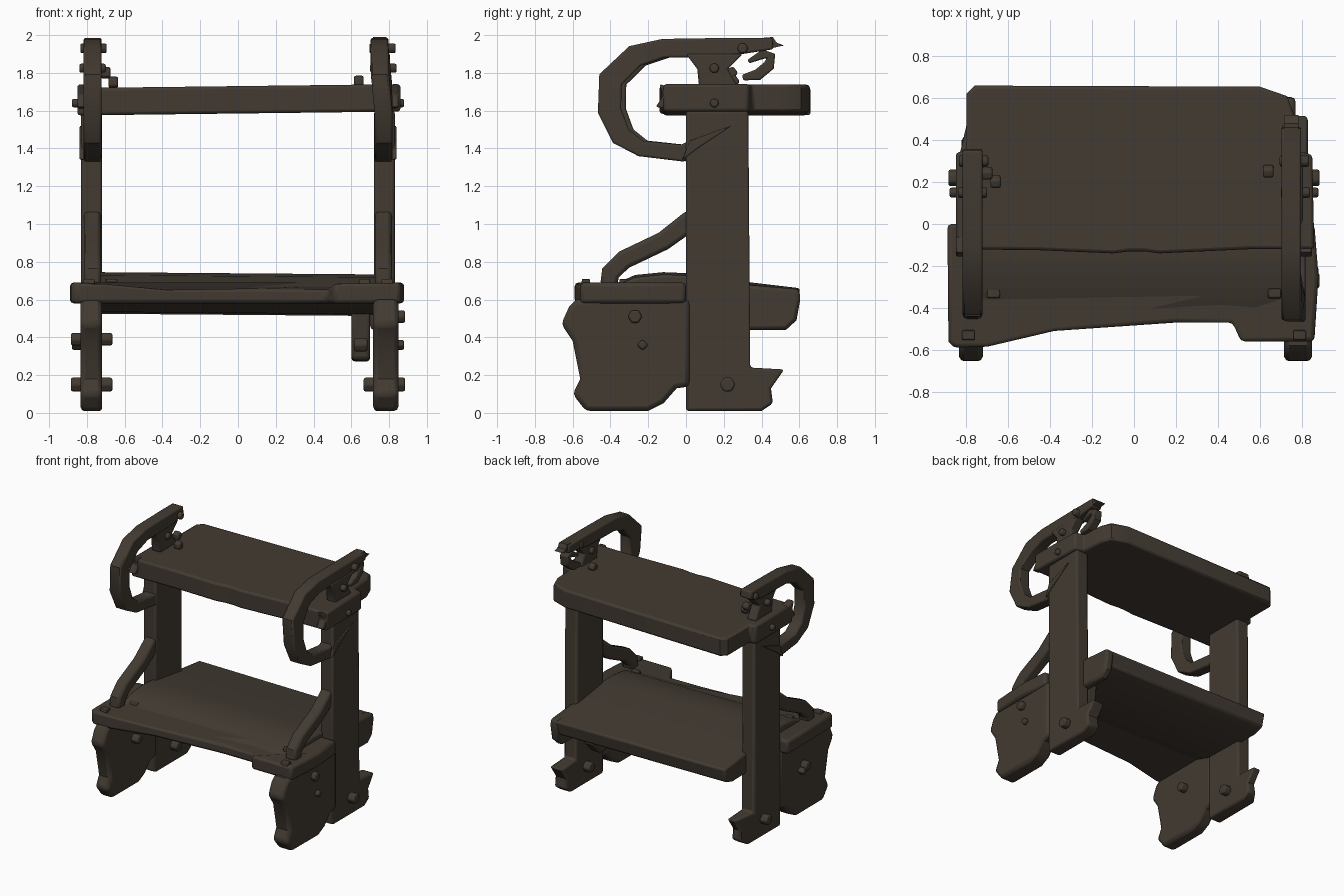
import bpy, bmesh, math
from mathutils import Vector, Matrix

if "Cube" in bpy.data.objects:
    bpy.data.objects.remove(bpy.data.objects["Cube"])

mat = bpy.data.materials.new("dark weathered wood")
mat.diffuse_color = (0.055, 0.043, 0.032, 1)
mat.use_nodes = True
mat.node_tree.nodes["Principled BSDF"].inputs["Base Color"].default_value = mat.diffuse_color


def finish(name, bm, bevel=0.0, deform=None):
    bmesh.ops.recalc_face_normals(bm, faces=bm.faces)
    if deform:
        for v in bm.verts:
            v.co = Vector(deform(*v.co))
    me = bpy.data.meshes.new(name)
    bm.to_mesh(me)
    bm.free()
    me.materials.append(mat)
    ob = bpy.data.objects.new(name, me)
    bpy.context.collection.objects.link(ob)
    if bevel:
        m = ob.modifiers.new("worn edges", 'BEVEL')
        m.width, m.segments, m.limit_method = bevel, 2, 'ANGLE'
        m.angle_limit = math.radians(50)
    bpy.context.view_layer.objects.active = ob
    bpy.ops.object.select_all(action='DESELECT')
    ob.select_set(True)
    bpy.ops.object.shade_smooth_by_angle(angle=math.radians(35))
    return ob


def prism(name, pts, axis, lo, hi, bevel=0.015, deform=None):
    """Extrude an outline: (y, z) points along x, or (x, y) points along z."""
    bm = bmesh.new()
    place = (lambda a, b, t: (t, a, b)) if axis == 'x' else (lambda a, b, t: (a, b, t))
    low = [bm.verts.new(place(a, b, lo)) for a, b in pts]
    high = [bm.verts.new(place(a, b, hi)) for a, b in pts]
    bm.faces.new(low)
    bm.faces.new(high)
    n = len(pts)
    for i in range(n):
        j = (i + 1) % n
        bm.faces.new((low[i], low[j], high[j], high[i]))
    return finish(name, bm, bevel, deform)


def bar(name, path, x, depth, bevel=0.02, deform=None):
    """Sweep a rectangular bar along (y, z, width) points."""
    bm = bmesh.new()
    rings = []
    for i, (y, z, w) in enumerate(path):
        a, b = path[max(i - 1, 0)], path[min(i + 1, len(path) - 1)]
        d = Vector((b[0] - a[0], b[1] - a[1])).normalized() * (w / 2)
        n = (-d.y, d.x)
        rings.append([bm.verts.new((x + sx * depth / 2, y + s * n[0], z + s * n[1]))
                      for sx, s in ((-1, -1), (1, -1), (1, 1), (-1, 1))])
    for r, q in zip(rings, rings[1:]):
        for k in range(4):
            bm.faces.new((r[k], r[(k + 1) % 4], q[(k + 1) % 4], q[k]))
    bm.faces.new(rings[0])
    bm.faces.new(rings[-1])
    return finish(name, bm, bevel, deform)


def bolt(name, x, y, z, r=0.035, length=0.07, sides=6):
    bm = bmesh.new()
    bmesh.ops.create_cone(bm, cap_ends=True, segments=sides, radius1=r, radius2=r,
                          depth=length, matrix=Matrix.Translation((x, y, z))
                          @ Matrix.Rotation(math.pi / 2, 4, 'Y'))
    return finish(name, bm, 0.01)


POST = [(0, 0.01), (0.4, 0.01), (0.46, 0.05), (0.45, 0.13), (0.52, 0.23), (0.34, 0.24),
        (0.33, 1.6), (0, 1.6)]
LEG = [(-0.53, 0.01), (-0.2, 0.01), (-0.12, 0.05), (-0.05, 0.13), (0.02, 0.14), (0.02, 0.6),
       (-0.58, 0.6), (-0.62, 0.56), (-0.66, 0.47), (-0.6, 0.38), (-0.56, 0.18), (-0.6, 0.1)]

for s, side in ((-1, "left"), (1, "right")):
    lo, hi = sorted((s * 0.72, s * 0.83))
    # uprights with a broken foot, and ragged front legs
    prism(side + "_post", POST, 'x', lo, hi, 0.015,
          lambda x, y, z: (max(x, -0.79) if y > 0.42 else x, y, z))
    prism(side + "_front_leg", LEG, 'x', lo - 0.005, hi + (0.02 if s > 0 else 0), 0.025)

    # hooked handle (the left one sits slightly further back), bracket and diagonal brace
    tip = 0.33 if s < 0 else 0.46
    back = 0.025 if s < 0 else 0.0
    bar(side + "_handle", [(tip, 1.955, 0.06), (0.2, 1.935, 0.1), (-0.12, 1.93, 0.1),
                           (-0.27, 1.89, 0.12), (-0.4, 1.765, 0.13), (-0.405, 1.6, 0.125),
                           (-0.345, 1.465, 0.11), (-0.24, 1.4, 0.085), (-0.02, 1.375, 0.09),
                           (0.1, 1.45, 0.06), (0.24, 1.52, 0.02)], s * 0.77, 0.095, 0.025,
        lambda x, y, z: (x - 0.02 * (s > 0 and z > 1.75), y + back, z))
    # carved root of the handle spreading over the outside of the post
    prism(side + "_handle_root", [(-0.02, 1.34), (0.06, 1.4), (0.24, 1.52), (0.02, 1.44)],
          'x', *sorted((s * 0.8, s * 0.84)), 0.005)
    if s > 0:
        prism("handle_splintered_tip", [(0.4, 1.92), (0.52, 1.945), (0.48, 1.96), (0.46, 1.99),
                                        (0.4, 1.985)], 'x', 0.715, 0.785, 0)
    prism(side + "_handle_bracket", [(0.07, 1.72), (0.28, 1.72), (0.22, 1.82), (0.3, 1.9),
                                     (0.0, 1.9), (0.06, 1.82)], 'x', s * 0.765 - 0.04,
          s * 0.765 + 0.04, 0.01)
    bar(side + "_brace", [(0.04, 1.03, 0.11), (-0.12, 0.91, 0.1), (-0.33, 0.81, 0.1),
                          (-0.4, 0.74, 0.1), (-0.41, 0.67, 0.09)], s * 0.77, 0.09)

    # bolts: through the feet, the legs, the shelf ends and the handles
    for inner, x in (("outer", 0.85), ("inner", 0.7)):
        bolt(f"{side}_foot_bolt_{inner}", s * x, 0.22, 0.15, 0.042)
        if s < 0 or inner == "outer":
            bolt(f"{side}_leg_bolt_{inner}", s * x, -0.27, 0.51 if s > 0 else 0.39, 0.038)
    bolt(side + "_leg_peg", s * 0.85, -0.23, 0.36, 0.03, 0.06, 4)
    bolt(side + "_shelf_end_bolt", s * 0.855, 0.15, 1.64, 0.026, 0.05)
    bolt(side + "_handle_bolt", s * 0.765, 0.3, 1.93, 0.03, 0.14)
    bolt(side + "_bracket_bolt", s * 0.77, 0.15, 1.825, 0.028, 0.14)
    prism(side + "_shelf_chip", [(-0.16, 1.62), (-0.05, 1.6), (-0.06, 1.72), (-0.14, 1.74),
                                 (-0.12, 1.68)], 'x', s * 0.82 - 0.03, s * 0.82 + 0.03, 0.01)
    for i, (x, y) in enumerate(((0.79, -0.53), (0.67, -0.33))):
        prism(f"{side}_step_peg_{i}", [(y - 0.025, 0.68), (y + 0.025, 0.68), (y + 0.02, 0.71),
                                       (y - 0.02, 0.71)], 'x', s * x - 0.03, s * x + 0.03, 0.005)

# upper shelf, wider where it crosses the posts, slightly higher on the right
prism("upper_shelf", [(-0.85, -0.12), (-0.45, -0.125), (-0.1, -0.14), (-0.02, -0.13),
                      (0.05, -0.13), (0.12, -0.14), (0.55, -0.12), (0.86, -0.12),
                      (0.85, 0.33), (0.775, 0.35), (0.765, 0.52), (0.73, 0.61), (0.6, 0.655),
                      (-0.76, 0.66), (-0.8, 0.62), (-0.8, 0.35), (-0.85, 0.34)],
      'z', 1.585, 1.73, 0.015, lambda x, y, z: (x, y, z + 0.012 * x))

# lower step, front board with a worn hollow front edge
prism("front_step_board", [(-0.89, 0), (-0.885, -0.56), (-0.86, -0.59), (-0.7, -0.585),
                           (-0.38, -0.51), (0.2, -0.47), (0.47, -0.47), (0.51, -0.56),
                           (0.86, -0.56), (0.88, -0.25), (0.86, 0)], 'z', 0.58, 0.69, 0.02,
      lambda x, y, z: (x, y, z - (0.03 if abs(x) < 0.5 and z > 0.65 else 0)))

# lower step, tilted back board sloping down into the front board
prism("back_step_board", [(-0.12, 0.745), (-0.27, 0.73), (-0.43, 0.66), (-0.2, 0.6),
                          (0.0, 0.535), (0.5, 0.525), (0.58, 0.55), (0.605, 0.66),
                          (0.35, 0.69), (0.0, 0.74)], 'x', -0.76, 0.74, 0.015,
      lambda x, y, z: (x, y, z - 0.012 * (x > 0)))
# drooping right end of the back board
prism("back_step_end", [(0.3, 0.68), (0.3, 0.44), (0.53, 0.44), (0.585, 0.49), (0.605, 0.6),
                        (0.6, 0.655)], 'x', 0.7, 0.77, 0.02)

# broken bracket hanging inside the right post
prism("hanging_bracket", [(0.02, 0.58), (0.3, 0.58), (0.28, 0.36), (0.2, 0.27), (0.05, 0.28)],
      'x', 0.6, 0.7, 0.02)
bolt("hanging_bracket_bolt", 0.65, 0.02, 0.36, 0.04, 0.07)

# curled splinter behind the right handle
bar("curled_splinter", [(0.3, 1.775, 0.03), (0.38, 1.79, 0.06), (0.44, 1.84, 0.06),
                        (0.45, 1.89, 0.05), (0.41, 1.9, 0.05), (0.33, 1.86, 0.02)],
    0.74, 0.07, 0.01)
# loose chips beside the left handle
for i, (x, y, z) in enumerate(((-0.66, 0.2, 1.75), (-0.7, 0.24, 1.8), (0.64, 0.25, 1.755))):
    bolt(f"loose_chip_{i}", x, y, z, 0.035, 0.05, 5)
